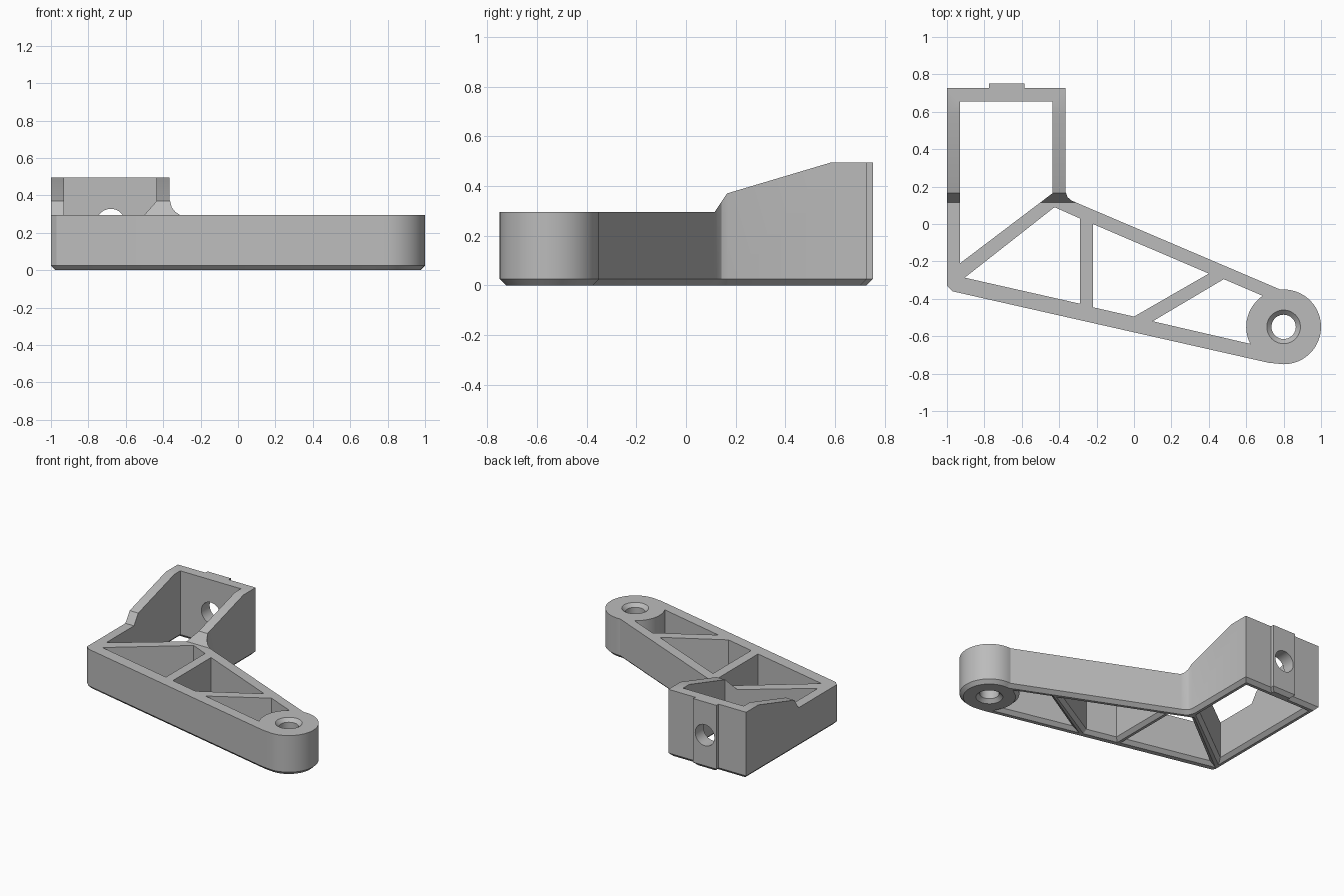
import bpy, bmesh, math
from mathutils import Vector

if "Cube" in bpy.data.objects:
    bpy.data.objects.remove(bpy.data.objects["Cube"], do_unlink=True)

grey = bpy.data.materials.new("plain grey")
grey.use_nodes = True
COLOUR = (0.5, 0.5, 0.5, 1)
grey.diffuse_color = COLOUR
grey.node_tree.nodes["Principled BSDF"].inputs["Base Color"].default_value = COLOUR

CHAMFER = 0.025
ARM_TOP = 0.295
TOP = 0.495
BOSS = (0.8, -0.55)


def arc(centre, radius, start, end, steps):
    """Points along an arc, angles in degrees."""
    angles = [math.radians(start + (end - start) * i / steps) for i in range(steps + 1)]
    return [(centre[0] + radius * math.cos(a), centre[1] + radius * math.sin(a)) for a in angles]


def circle(centre, radius, steps=48):
    return arc(centre, radius, 0, 360, steps)[:-1]


def offset(points, distance):
    """Grow (or shrink) a counter-clockwise outline with mitred corners."""
    result = []
    for i, p in enumerate(points):
        before = (p - points[i - 1]).normalized()
        after = (points[(i + 1) % len(points)] - p).normalized()
        n1, n2 = Vector((before.y, -before.x)), Vector((after.y, -after.x))
        result.append(p + (n1 + n2) * distance / (1 + n1.dot(n2)))
    return result


def prism(name, outline, layers, axis="z"):
    """Stack offset copies of an outline at (height, offset) layers along an axis."""
    points = [Vector(p) for p in outline]
    area = sum(points[i - 1].cross(p) for i, p in enumerate(points))
    if area < 0:
        points.reverse()
    place = {"z": lambda u, v, w: (u, v, w),
             "x": lambda u, v, w: (w, u, v),
             "y": lambda u, v, w: (v, w, u)}[axis]
    bm = bmesh.new()
    rings = [[bm.verts.new(place(p.x, p.y, w)) for p in offset(points, d)] for w, d in layers]
    count = len(points)
    for low, high in zip(rings, rings[1:]):
        for i in range(count):
            j = (i + 1) % count
            bm.faces.new((low[i], low[j], high[j], high[i]))
    bm.faces.new(rings[0][::-1])
    bm.faces.new(rings[-1])
    bmesh.ops.recalc_face_normals(bm, faces=bm.faces)
    mesh = bpy.data.meshes.new(name)
    bm.to_mesh(mesh)
    bm.free()
    mesh.materials.append(grey)
    obj = bpy.data.objects.new(name, mesh)
    bpy.context.collection.objects.link(obj)
    return obj


# Bracket outline: arm, round boss, clamp box and raised back pad
outline = [(-1, -0.33), (-0.97, -0.36), (0.72, -0.742)]
outline += arc(BOSS, 0.2, -90, 95, 32)
outline += [(-0.31, 0.115), (-0.335, 0.126), (-0.355, 0.143), (-0.365, 0.17),
            (-0.365, 0.727), (-0.585, 0.727), (-0.585, 0.752),
            (-0.775, 0.752), (-0.775, 0.727), (-1, 0.727)]
body = prism("bracket_body", outline, [(0, -CHAMFER), (CHAMFER, 0), (TOP, 0)])

# Sloping top of the clamp box, low top of the arm
slope = [(-2, ARM_TOP), (0.115, ARM_TOP), (0.165, 0.37), (0.585, TOP), (0.585, 1), (-2, 1)]
cutters = [prism("top_cutter", slope, [(-2, 0), (2, 0)], "x")]

# Open bay and truss pockets, chamfered underneath
pockets = {
    "bay": [(-0.93, -0.21), (-0.435, 0.165), (-0.435, 0.655), (-0.93, 0.655)],
    "large_pocket": [(-0.905, -0.287), (-0.29, -0.426), (-0.29, 0.03), (-0.425, 0.09)],
    "middle_pocket": [(-0.22, -0.445), (0, -0.495), (0.4, -0.265), (-0.22, 0)],
    "boss_pocket": [(0.1, -0.52), (0.48, -0.295)] + arc(BOSS, 0.2, 124, 207, 16),
}
flare = 0.01
for name, points in pockets.items():
    layers = [(-flare, CHAMFER + flare), (CHAMFER, 0), (1, 0)]
    cutters.append(prism(name + "_cutter", points, layers))

# Countersunk pivot hole and cross hole in the back wall
cutters.append(prism("pivot_hole_cutter", circle(BOSS, 0.065),
                     [(-flare, CHAMFER + flare), (CHAMFER, 0),
                      (ARM_TOP - CHAMFER, 0), (ARM_TOP + flare, CHAMFER + flare)]))
cutters.append(prism("back_hole_cutter", circle((0.25, -0.68), 0.078),
                     [(0.6, 0), (0.9, 0)], "y"))

# Cut everything and tidy up
bpy.ops.object.select_all(action="DESELECT")
bpy.context.view_layer.objects.active = body
body.select_set(True)
for cutter in cutters:
    cutter.hide_render = True
    cut = body.modifiers.new(cutter.name, "BOOLEAN")
    cut.operation = "DIFFERENCE"
    cut.solver = "EXACT"
    cut.object = cutter
    bpy.ops.object.modifier_apply(modifier=cut.name)
    bpy.data.objects.remove(cutter, do_unlink=True)

bpy.ops.object.shade_smooth_by_angle(angle=math.radians(25))
